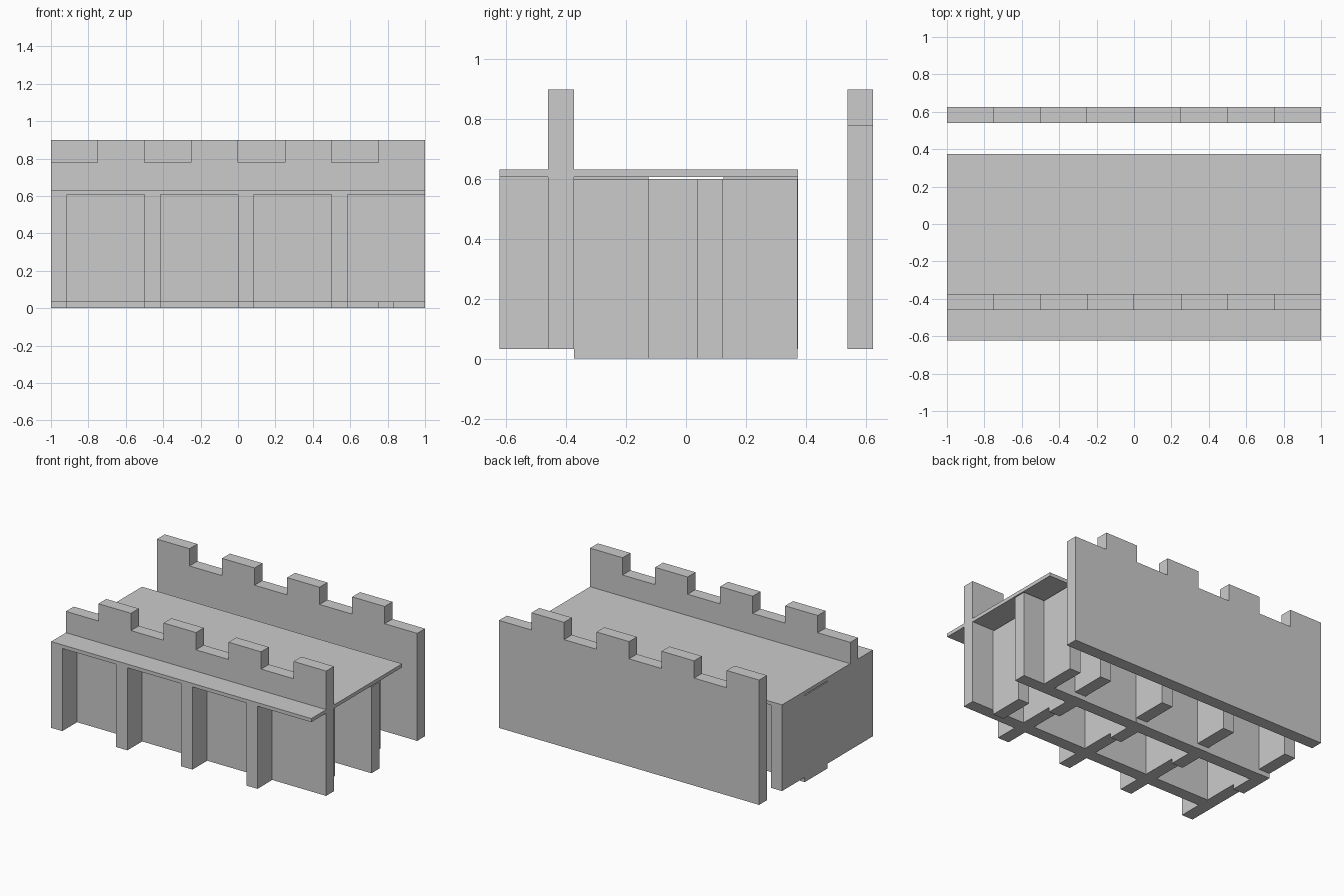
import bpy, bmesh

if "Cube" in bpy.data.objects:
    bpy.data.objects.remove(bpy.data.objects["Cube"])


def box(name, x, y, z):
    bm = bmesh.new()
    bmesh.ops.create_cube(bm, size=1)
    for v in bm.verts:
        for i, (lo, hi) in enumerate((x, y, z)):
            v.co[i] = lo if v.co[i] < 0 else hi
    mesh = bpy.data.meshes.new(name)
    bm.to_mesh(mesh)
    bm.free()
    obj = bpy.data.objects.new(name, mesh)
    bpy.context.collection.objects.link(obj)
    return obj


def battlement(name, y0, y1, first_high):
    """Wall whose top alternates between merlon and gap every quarter unit."""
    pts = [(-1, 0.033), (1, 0.033)]
    for i in reversed(range(8)):
        z = 0.90 if (i % 2 == 0) == first_high else 0.78
        x = -1 + i * 0.25
        pts += [(x + 0.25, z), (x, z)]
    bm = bmesh.new()
    face = bm.faces.new([bm.verts.new((x, y0, z)) for x, z in pts])
    ext = bmesh.ops.extrude_face_region(bm, geom=[face])
    moved = [g for g in ext["geom"] if isinstance(g, bmesh.types.BMVert)]
    bmesh.ops.translate(bm, vec=(0, y1 - y0, 0), verts=moved)
    bmesh.ops.recalc_face_normals(bm, faces=bm.faces)
    mesh = bpy.data.meshes.new(name)
    bm.to_mesh(mesh)
    bm.free()
    obj = bpy.data.objects.new(name, mesh)
    bpy.context.collection.objects.link(obj)


# Crenellated walls
battlement("front_wall", -0.461, -0.375, False)
battlement("back_wall", 0.539, 0.625, True)

# Walkway slab and inner long wall
box("walkway", (-1, 1), (-0.623, 0.374), (0.607, 0.632))
box("inner_wall", (-1, 1), (0.037, 0.123), (0, 0.6))

# Cross walls: outer buttress, two raised inner panels, one lower middle panel
for x in (-1, -0.5, 0, 0.5):
    span = (x, x + 0.086)
    box("buttress", span, (-0.623, -0.461), (0.033, 0.607))
    box("front_panel", span, (-0.375, -0.125), (0.033, 0.607))
    box("middle_panel", span, (-0.125, 0.125), (0, 0.6))
    box("back_panel", span, (0.125, 0.374), (0.033, 0.607))

# Stub walls beside the open end
for y in (-0.375, 0.123):
    box("stub_wall", (0.75, 0.835), (y, y + 0.25), (0, 0.6))
